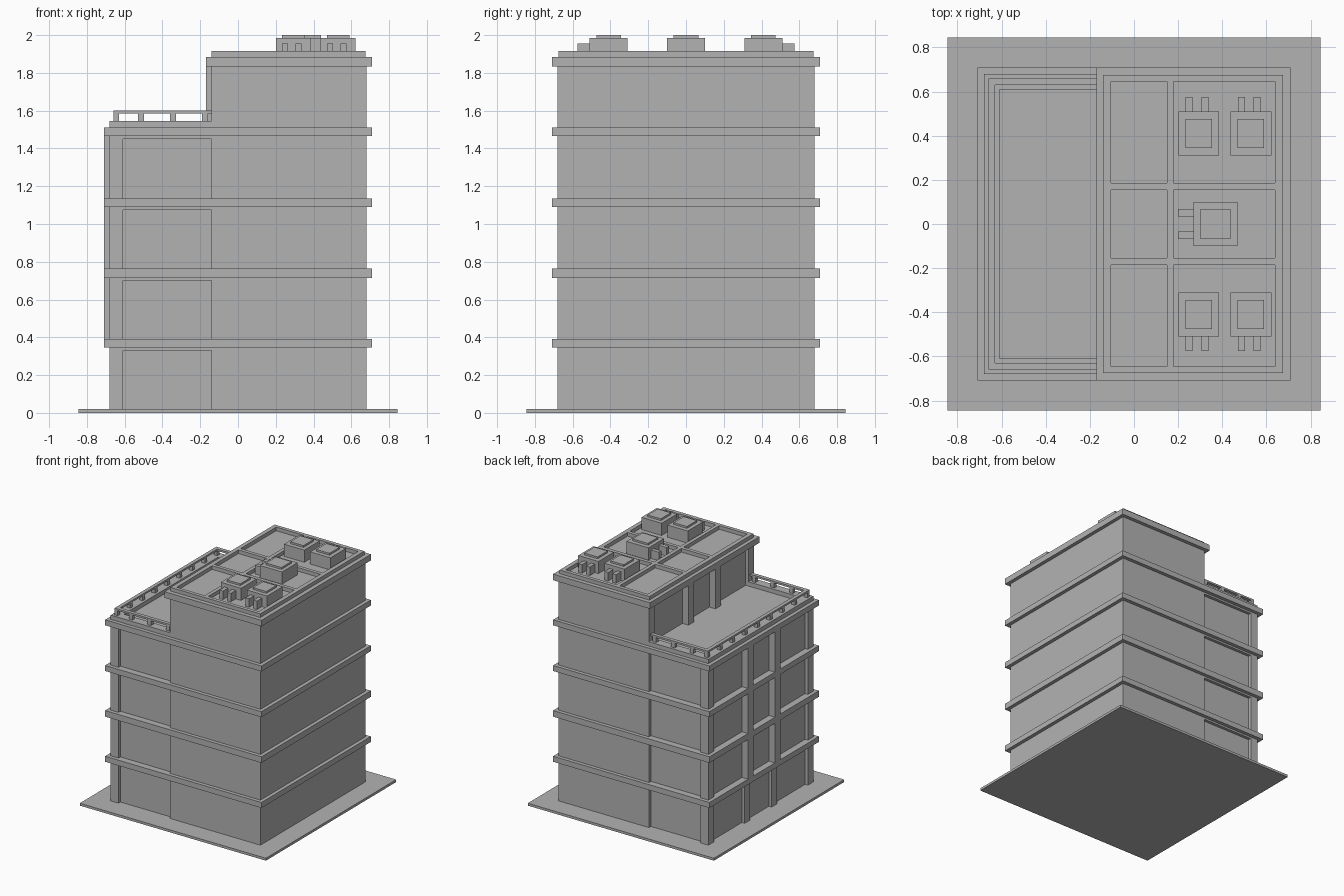
import bpy
import bmesh

cube = bpy.data.objects.get("Cube")
if cube:
    bpy.data.objects.remove(cube, do_unlink=True)

grey = bpy.data.materials.new("concrete_grey")
grey.use_nodes = True
COLOUR = (0.45, 0.45, 0.45, 1)
grey.diffuse_color = COLOUR
grey.node_tree.nodes["Principled BSDF"].inputs["Base Color"].default_value = COLOUR


def boxes(name, parts):
    """One object from boxes given as (x0, x1), (y0, y1), (z0, z1)."""
    bm = bmesh.new()
    for part in parts:
        verts = bmesh.ops.create_cube(bm, size=1)["verts"]
        for v in verts:
            v.co = [(lo + hi) / 2 + c * (hi - lo) for c, (lo, hi) in zip(v.co, part)]
    mesh = bpy.data.meshes.new(name)
    bm.to_mesh(mesh)
    bm.free()
    mesh.materials.append(grey)
    obj = bpy.data.objects.new(name, mesh)
    bpy.context.collection.objects.link(obj)
    return obj


def both(x, y, z):
    """A box and its copy mirrored across y = 0."""
    return [(x, y, z), (x, (-y[1], -y[0]), z)]


W = 0.68        # half width of the walls
BAND = 0.71     # half width of the floor bands
IN = 0.655      # recessed wall panels
STEP = -0.14    # where the tall part begins
POST = 0.61     # inner edge of the corner posts
MID = (0.14, 0.21)
ROOF = 1.885
TERRACE = 1.51
bands = [(0.345, 0.39), (0.715, 0.765), (1.09, 1.135), (1.465, TERRACE)]

# Ground plate and wall masses
boxes("ground_plate", [((-0.845, 0.845), (-0.845, 0.845), (0, 0.02))])
boxes("tall_block", [((STEP, W), (-W, W), (0.02, TERRACE)),
                     ((STEP + 0.025, W), (-W, W), (TERRACE, 1.84))])
boxes("recessed_walls", [((-IN, STEP), (-IN, IN), (0.02, 1.48))])

# Floor bands
boxes("floor_bands", [((-BAND, BAND), (-BAND, BAND), z) for z in bands])
boxes("roof_band", [((-0.17, BAND), (-BAND, BAND), (1.835, ROOF))])

# Posts and headers framing the recessed panels on each floor
frame = []
floor = 0.02
for i, (low, high) in enumerate(bands):
    front = -W if i == 0 else -BAND
    frame += both((-W, -POST), (POST, W), (floor, low))
    frame += both((front, -IN), MID, (floor, low))
    frame += both((-POST, STEP), (IN, W), (low - 0.015, low))
    frame.append(((-W, -IN), (-POST, POST), (low - 0.015, low)))
    floor = high
boxes("wall_frame", frame)

# Wall facing the terrace
wall = both((STEP, STEP + 0.025), (POST, W), (TERRACE, 1.835))
wall += both((-0.17, STEP + 0.025), MID, (TERRACE, 1.835))
wall.append(((STEP, STEP + 0.025), (-POST, POST), (1.82, 1.835)))
boxes("terrace_wall_frame", wall)

# Terrace kerb and railing
kerb = both((-W, STEP), (POST, W), (TERRACE, 1.545))
kerb.append(((-W, -POST), (-POST, POST), (TERRACE, 1.545)))
boxes("terrace_kerb", kerb)
rail = both((-0.66, STEP), (0.63, 0.66), (1.585, 1.6))
rail.append(((-0.66, -0.63), (-0.63, 0.63), (1.585, 1.6)))
boxes("top_rail", rail)
rail_z = (1.545, 1.585)
posts = []
for x in (-0.513, -0.344, -0.175):
    posts += both((x - 0.016, x + 0.016), (0.63, 0.66), rail_z)
for i in range(9):
    y = -0.645 + i * 0.16125
    posts.append(((-0.66, -0.63), (y - 0.015, y + 0.015), rail_z))
boxes("rail_posts", posts)

# Roof parapet with its dividing grid
top = (ROOF, 1.915)
grid = [(x, (-0.675, 0.675), top) for x in ((STEP, -0.105), (0.15, 0.18), (0.64, 0.675))]
for x in ((-0.105, 0.15), (0.18, 0.64)):
    grid += both(x, (0.645, 0.675), top)
    grid += both(x, (0.155, 0.185), top)
boxes("roof_parapet", grid)

# Rooftop units with raised caps and pipe stubs
units, caps, pipes = [], [], []
for x in (0.293, 0.53):
    units += both((x - 0.092, x + 0.092), (0.31, 0.51), (ROOF, 1.985))
    caps += both((x - 0.06, x + 0.06), (0.345, 0.475), (1.985, 2))
    for px in (x - 0.043, x + 0.028):
        pipes += both((px - 0.016, px + 0.016), (0.51, 0.575), (ROOF, 1.955))
units.append(((0.27, 0.47), (-0.1, 0.1), (ROOF, 1.985)))
caps.append(((0.3, 0.44), (-0.065, 0.065), (1.985, 2)))
pipes += both((0.2, 0.27), (0.035, 0.067), (ROOF, 1.955))
boxes("roof_units", units)
boxes("unit_caps", caps)
boxes("unit_pipes", pipes)
